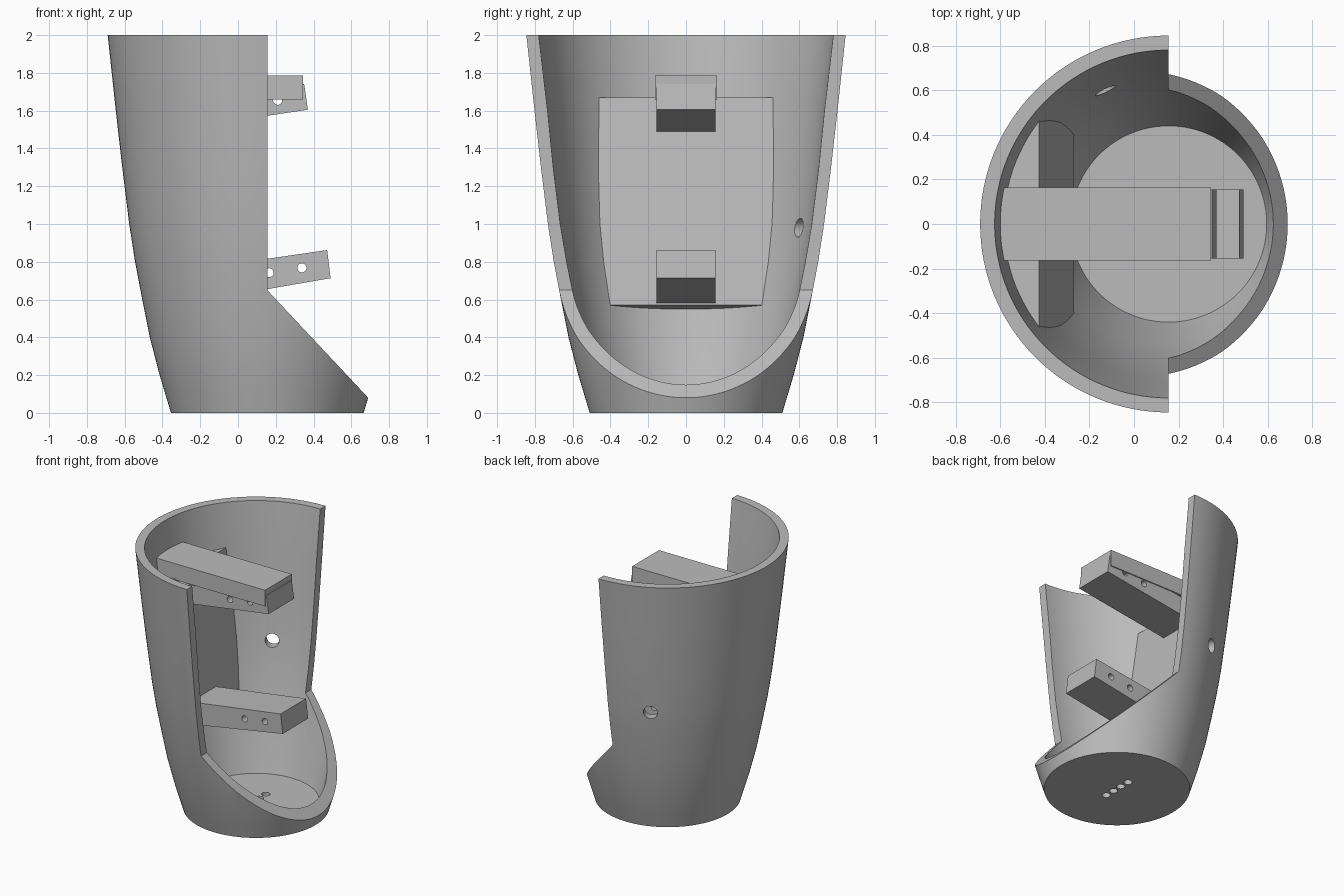
import bpy, bmesh, math
from mathutils import Vector, Matrix

if "Cube" in bpy.data.objects:
    bpy.data.objects.remove(bpy.data.objects["Cube"])

AXIS_X = 0.155      # centre line of the round shell
SEGMENTS = 128

grey = bpy.data.materials.new("plain grey")
grey.use_nodes = True
GREY = (0.5, 0.5, 0.5, 1)
grey.diffuse_color = GREY
grey.node_tree.nodes["Principled BSDF"].inputs["Base Color"].default_value = GREY


def finish(name, bm):
    bmesh.ops.recalc_face_normals(bm, faces=bm.faces)
    mesh = bpy.data.meshes.new(name)
    bm.to_mesh(mesh)
    bm.free()
    mesh.materials.append(grey)
    obj = bpy.data.objects.new(name, mesh)
    bpy.context.collection.objects.link(obj)
    return obj


def lathe(name, profile):
    """Solid turned about the shell axis, closed at both profile ends."""
    bm = bmesh.new()
    rings = []
    for r, z in profile:
        rings.append([bm.verts.new((AXIS_X + r * math.cos(a), r * math.sin(a), z))
                      for a in (math.tau * i / SEGMENTS for i in range(SEGMENTS))])
    for low, high in zip(rings, rings[1:]):
        for i in range(SEGMENTS):
            j = (i + 1) % SEGMENTS
            bm.faces.new((low[i], low[j], high[j], high[i]))
    bm.faces.new(rings[0])
    bm.faces.new(rings[-1])
    return finish(name, bm)


def prism(name, outline, half_width):
    """Side outline in x and z, extruded evenly along y."""
    bm = bmesh.new()
    face = bm.faces.new([bm.verts.new((x, -half_width, z)) for x, z in outline])
    out = bmesh.ops.extrude_face_region(bm, geom=[face])
    moved = [v for v in out["geom"] if isinstance(v, bmesh.types.BMVert)]
    bmesh.ops.translate(bm, verts=moved, vec=(0, 2 * half_width, 0))
    return finish(name, bm)


def rod(name, centre, direction, radius, length):
    bm = bmesh.new()
    turn = Vector(direction).to_track_quat("Z", "Y").to_matrix().to_4x4()
    bmesh.ops.create_cone(bm, cap_ends=True, segments=32, radius1=radius, radius2=radius,
                          depth=length, matrix=Matrix.Translation(centre) @ turn)
    return finish(name, bm)


def boolean(obj, tool, operation="DIFFERENCE"):
    mod = obj.modifiers.new(operation.lower(), "BOOLEAN")
    mod.operation = operation
    mod.solver = "EXACT"
    mod.object = tool
    bpy.context.view_layer.objects.active = obj
    bpy.ops.object.modifier_apply(modifier=mod.name)
    bpy.data.objects.remove(tool)


def smooth(obj):
    bpy.ops.object.select_all(action="DESELECT")
    obj.select_set(True)
    bpy.context.view_layer.objects.active = obj
    bpy.ops.object.shade_smooth_by_angle(angle=math.radians(25))


# Round shell with a floor
outer = [(0.51, 0), (0.54, 0.1), (0.57, 0.2), (0.622, 0.4), (0.662, 0.6), (0.7, 0.8),
         (0.731, 1.0), (0.768, 1.3), (0.802, 1.6), (0.845, 2)]
inner = [(0.44, 0.055), (0.47, 0.15), (0.512, 0.3), (0.555, 0.45), (0.591, 0.6),
         (0.632, 0.8), (0.666, 1.0), (0.703, 1.3), (0.733, 1.6), (0.78, 2)]
shell = lathe("shell", outer + inner[::-1])

# Open front with a sloping lower lip
boolean(shell, prism("opening", [(AXIS_X, 0.65), (AXIS_X, 2.2), (1.2, 2.2), (1.2, -0.465)], 1))

# Cable hole in the wall and a row of drain holes in the floor
boolean(shell, rod("cable_hole", (-0.15, 0.645, 0.98), (-0.43, 0.9, 0), 0.05, 0.4))
for i in range(4):
    boolean(shell, rod("drain_hole", (AXIS_X, (i - 1.5) * 0.079, 0), (0, 0, 1), 0.03, 0.4))
smooth(shell)

# Leaning back plate, trimmed to sit in the curved wall
back_plate = prism("back_plate", [(-0.27, 0.57), (-0.425, 1.67), (-0.9, 1.605), (-0.9, 0.485)], 0.8)
boolean(back_plate, lathe("wall_fit", [(r + 0.02, z) for r, z in inner]), "INTERSECT")
smooth(back_plate)

# Two arms standing out from the plate, each with a pair of cross holes
arms = {
    "lower_arm": ([(-0.31, 0.575), (0.49, 0.713), (0.472, 0.862), (-0.33, 0.745)],
                  [(0.165, 0.742), (0.338, 0.768)]),
    "upper_arm": ([(-0.44, 1.485), (0.37, 1.605), (0.35, 1.742), (-0.46, 1.625)],
                  [(0.04, 1.63), (0.21, 1.655)]),
}
for name, (outline, holes) in arms.items():
    arm = prism(name, outline, 0.155)
    for x, z in holes:
        boolean(arm, rod("pin_hole", (x, 0, z), (0, 1, 0), 0.024, 1))
    smooth(arm)

# Level bar resting on the upper arm
prism("top_bar", [(-0.625, 1.66), (0.345, 1.66), (0.345, 1.785), (-0.625, 1.785)], 0.163)
